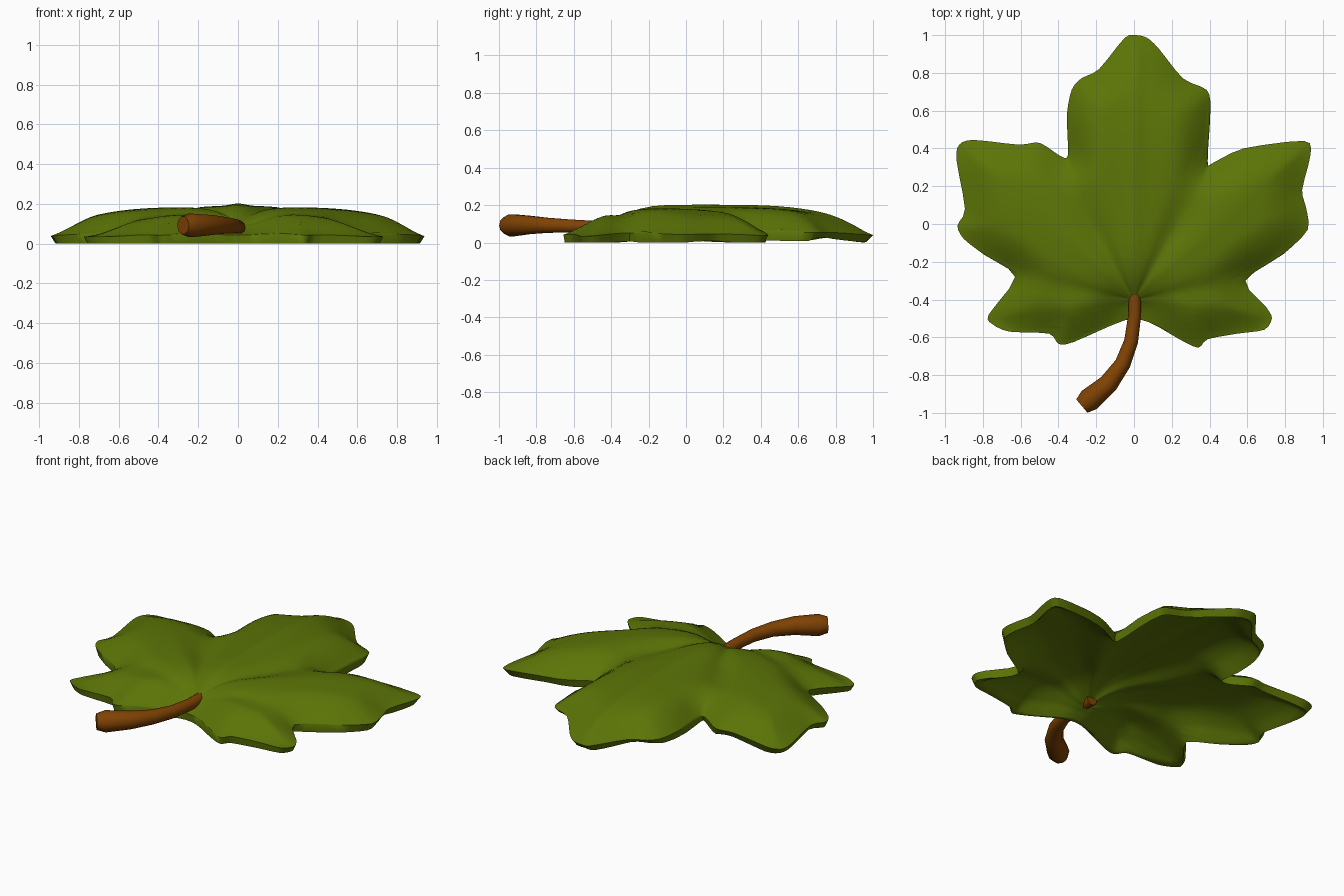
import bpy, bmesh, math
from mathutils import Vector, kdtree

if "Cube" in bpy.data.objects:
    bpy.data.objects.remove(bpy.data.objects["Cube"])


def material(name, rgb):
    m = bpy.data.materials.new(name)
    m.diffuse_color = (*rgb, 1)
    m.use_nodes = True
    m.node_tree.nodes["Principled BSDF"].inputs["Base Color"].default_value = m.diffuse_color
    return m


green = material("leaf green", (0.106, 0.174, 0.002))
brown = material("stem brown", (0.215, 0.055, 0.001))

# Leaf outline, counter-clockwise from the stem notch
RIGHT = [(.08, -.52), (.24, -.61), (.34, -.655), (.39, -.61), (.55, -.58), (.69, -.56),
         (.73, -.5), (.7, -.44), (.59, -.3), (.79, -.16), (.92, -.03), (.91, .09),
         (.89, .18), (.935, .37), (.9, .44), (.58, .4), (.42, .325), (.39, .33),
         (.405, .61), (.385, .71), (.26, .77), (.13, .93), (.07, .985), (.01, 1)]
LEFT = [(-.05, .985), (-.185, .82), (-.28, .77), (-.33, .71), (-.355, .58), (-.35, .365),
        (-.39, .36), (-.5, .43), (-.61, .42), (-.85, .445), (-.925, .42), (-.94, .34),
        (-.895, .08), (-.935, -.01), (-.9, -.08), (-.79, -.165), (-.63, -.28), (-.77, -.48),
        (-.75, -.53), (-.66, -.57), (-.45, -.58), (-.4, -.635), (-.32, -.625), (-.05, -.51)]
BASE = Vector((0, -.4))
STEPS, RINGS, THICK = 3, 24, 0.035


def smooth_loop(pts):
    """Closed Catmull-Rom curve through the points."""
    p = [Vector(q) for q in pts]
    n, out = len(p), []
    for i in range(n):
        a, b, c, d = p[i - 1], p[i], p[(i + 1) % n], p[(i + 2) % n]
        for s in range(STEPS):
            t = s / STEPS
            out.append(b + (c - a) * (.4 * t) + (3 * (c - b) - .4 * (2 * (c - a) + (d - b))) * t * t
                       + (2 * (b - c) + .4 * ((c - a) + (d - b))) * t ** 3)
    return out


outline = smooth_loop(RIGHT + LEFT)
N = len(outline)

# Dense rim samples for measuring the distance to the edge
rim = kdtree.KDTree(N * 4)
for i, q in enumerate(outline):
    for s in range(4):
        rim.insert(q.lerp(outline[(i + 1) % N], s / 4).to_3d(), i * 4 + s)
rim.balance()


def height(p):
    """Domed blade with valleys towards the notches, a pit at the stem and a drooping rim."""
    y = p.y - .1
    r = math.hypot(p.x, y * (1.1 if y > 0 else 1.17))
    z = .19 - .15 * min(r, 1.02) ** 3.5
    z += .012 * math.exp(-(p.x / .05) ** 2)
    v = p - BASE
    ang = math.degrees(math.atan2(v.y, abs(v.x)))
    for valley, depth in ((60, .035), (9, .02)):
        z -= depth * math.exp(-((ang - valley) / 10) ** 2) * min(1, v.length / .4)
    z -= .085 * math.exp(-(p.x / .17) ** 2 - ((p.y + .47) / .17) ** 2)
    edge = rim.find(p.to_3d())[2]
    low = .037 + .2 * max(0, z - .04)
    z += (min(low, z) - z) * max(0, 1 - edge / .2) ** 2
    return max(z, THICK), edge


bm = bmesh.new()


def skin(inset, underside):
    """One sheet of the blade as rings spreading from the stem base."""
    def vert(p):
        z, edge = height(p)
        if underside:   # lip hangs slightly lower than the hollow
            z = max(0, z - THICK - .025 * max(0, 1 - edge / .07))
        return bm.verts.new((p.x, p.y, z))

    rings = []
    for k in range(1, RINGS + 1):
        u = 1 - (1 - k / RINGS) ** 1.3
        rings.append([vert(BASE + (q - BASE) * u * inset) for q in outline])
    centre = vert(BASE)
    for i in range(N):
        j = (i + 1) % N
        bm.faces.new((centre, rings[0][i], rings[0][j]))
        for a, b in zip(rings, rings[1:]):
            bm.faces.new((a[i], b[i], b[j], a[j]))
    return rings[-1]


top = skin(1, False)
under = skin(.975, True)
for i in range(N):
    j = (i + 1) % N
    bm.faces.new((top[i], under[i], under[j], top[j]))
bmesh.ops.recalc_face_normals(bm, faces=bm.faces)
mesh = bpy.data.meshes.new("leaf_blade")
bm.to_mesh(mesh)
bm.free()
blade = bpy.data.objects.new("leaf_blade", mesh)
bpy.context.collection.objects.link(blade)
mesh.materials.append(green)

# Stem: tapered tube along a bent path
PATH = [(.004, -.355, .08, .034), (.004, -.48, .083, .034), (-.015, -.62, .088, .037),
        (-.06, -.74, .092, .042), (-.135, -.845, .094, .052), (-.238, -.932, .092, .062),
        (-.276, -.964, .092, .046)]
bm = bmesh.new()
pts = [Vector(p[:3]) for p in PATH]
rings = []
for i, p in enumerate(pts):
    t = (pts[min(i + 1, len(pts) - 1)] - pts[max(i - 1, 0)]).normalized()
    side = t.cross(Vector((0, 0, 1))).normalized()
    up = side.cross(t)
    rings.append([bm.verts.new(p + PATH[i][3] * (side * math.cos(a) + up * math.sin(a)))
                  for a in (math.tau * k / 10 for k in range(10))])
for a, b in zip(rings, rings[1:]):
    for k in range(10):
        bm.faces.new((a[k], a[k - 1], b[k - 1], b[k]))
bm.faces.new(rings[0])
bm.faces.new(rings[-1])
bmesh.ops.recalc_face_normals(bm, faces=bm.faces)
mesh = bpy.data.meshes.new("stem")
bm.to_mesh(mesh)
bm.free()
stem = bpy.data.objects.new("stem", mesh)
bpy.context.collection.objects.link(stem)
mesh.materials.append(brown)

# Smooth shading with crisp rims
for ob in (blade, stem):
    bpy.ops.object.select_all(action='DESELECT')
    ob.select_set(True)
    bpy.context.view_layer.objects.active = ob
    bpy.ops.object.shade_smooth_by_angle(angle=math.radians(50))
